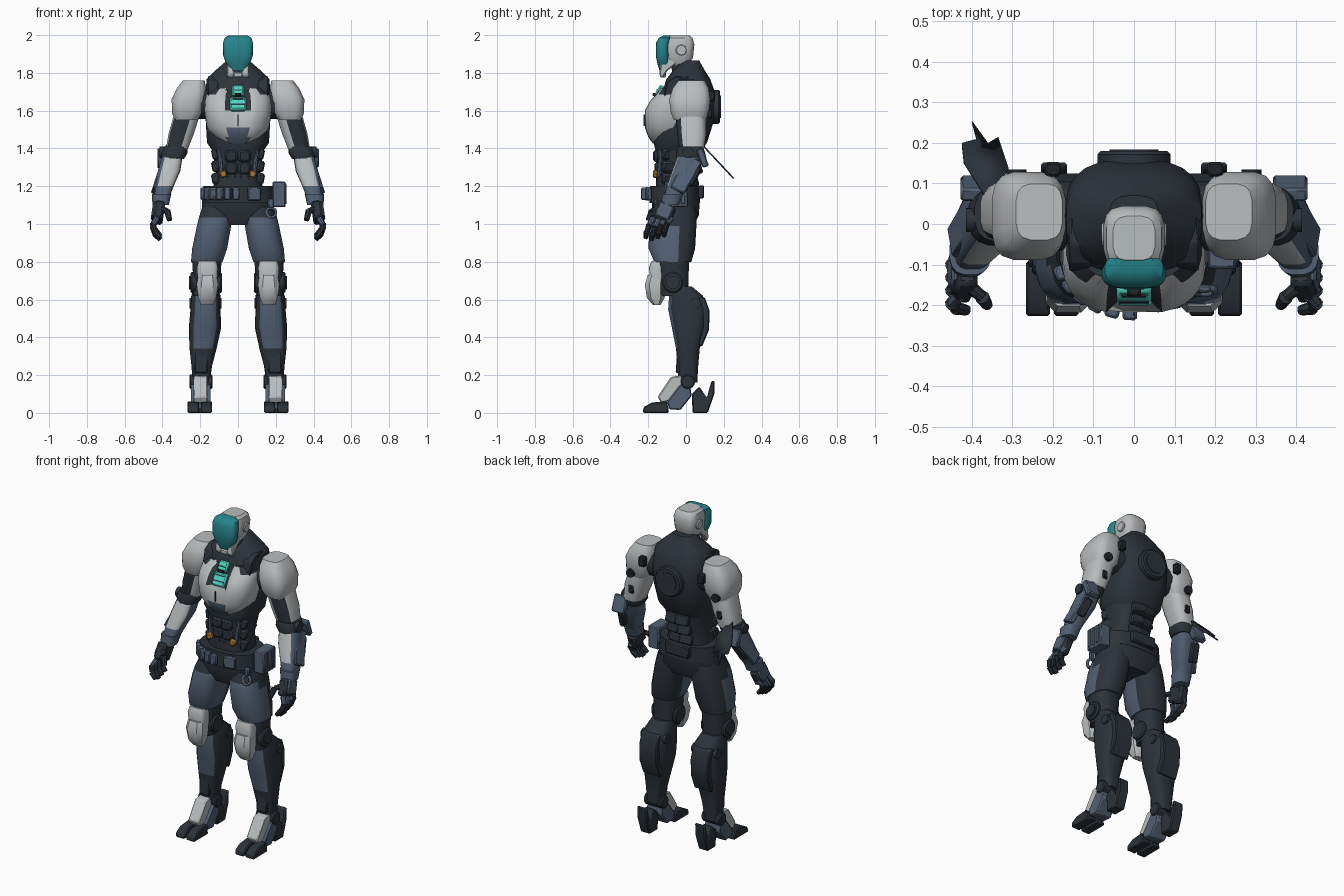
import bpy, bmesh, math
from mathutils import Vector, Matrix, Euler

start = bpy.data.objects.get("Cube")
if start:
    bpy.data.objects.remove(start, do_unlink=True)


def material(name, red, green, blue):
    mat = bpy.data.materials.new(name)
    mat.use_nodes = True
    mat.diffuse_color = (red, green, blue, 1)
    shader = next(n for n in mat.node_tree.nodes if n.type == 'BSDF_PRINCIPLED')
    shader.inputs["Base Color"].default_value = (red, green, blue, 1)
    shader.inputs["Roughness"].default_value = .6
    return mat


white = material("pale_armour", .49, .51, .52)
dark = material("dark_suit", .026, .033, .042)
black = material("black_joint", .014, .018, .023)
slate = material("slate_blue", .085, .12, .175)
teal = material("visor_teal", .018, .23, .26)
aqua = material("glow_aqua", .08, .66, .54)
gold = material("gold_clip", .42, .2, .04)


def finish(name, bm, colours, rule=None, mirror=False, bevel=0, solid=0):
    bmesh.ops.recalc_face_normals(bm, faces=bm.faces)
    bm.normal_update()
    if rule:
        for face in bm.faces:
            face.material_index = int(rule(face.calc_center_median(), face.normal))
    mesh = bpy.data.meshes.new(name)
    bm.to_mesh(mesh)
    bm.free()
    for colour in colours:
        mesh.materials.append(colour)
    part = bpy.data.objects.new(name, mesh)
    bpy.context.collection.objects.link(part)
    bpy.ops.object.select_all(action='DESELECT')
    part.select_set(True)
    bpy.context.view_layer.objects.active = part
    bpy.ops.object.shade_smooth_by_angle(angle=math.radians(35))
    if solid:
        part.modifiers.new("Thickness", 'SOLIDIFY').thickness = solid
    if bevel:
        mod = part.modifiers.new("Soft edge", 'BEVEL')
        mod.width = bevel
        mod.segments = 1
    if mirror:
        part.modifiers.new("Both sides", 'MIRROR')
    return part


def loft(name, rings, colours, rule=None, mirror=False, sides=16, power=2.6):
    """Skin horizontal rounded sections given as x, y, z, half width, half depth."""
    bm = bmesh.new()
    loops = []
    for x, y, z, rx, ry in rings:
        loop = []
        for i in range(sides):
            a = math.tau * (i + .5) / sides
            c, s = math.cos(a), math.sin(a)
            px = math.copysign(abs(c) ** (2 / power), c)
            py = math.copysign(abs(s) ** (2 / power), s)
            loop.append(bm.verts.new((x + rx * px, y + ry * py, z)))
        loops.append(loop)
    for low, high in zip(loops, loops[1:]):
        for i in range(sides):
            j = (i + 1) % sides
            bm.faces.new((low[i], low[j], high[j], high[i]))
    bm.faces.new(loops[0][::-1])
    bm.faces.new(loops[-1])
    return finish(name, bm, colours, rule, mirror)


def prism(name, x0, x1, profile, colour, bevel=.006):
    """Extrude a side profile of y, z points across x, on both sides."""
    bm = bmesh.new()
    face = bm.faces.new([bm.verts.new((x0, y, z)) for y, z in profile])
    made = bmesh.ops.extrude_face_region(bm, geom=[face])["geom"]
    moved = [v for v in made if isinstance(v, bmesh.types.BMVert)]
    bmesh.ops.translate(bm, verts=moved, vec=(x1 - x0, 0, 0))
    return finish(name, bm, [colour], mirror=True, bevel=bevel)


def box(name, at, size, colour, turn=(0, 0, 0), mirror=False, bevel=.006):
    bm = bmesh.new()
    place = Matrix.LocRotScale(Vector(at), Euler([math.radians(t) for t in turn]), Vector(size))
    bmesh.ops.create_cube(bm, size=1, matrix=place)
    return finish(name, bm, [colour], mirror=mirror, bevel=bevel)


def rod(name, a, b, r, colour, tip=None, mirror=False, sides=16, bevel=0):
    a, b = Vector(a), Vector(b)
    bm = bmesh.new()
    place = Matrix.Translation((a + b) / 2) @ (b - a).to_track_quat('Z', 'Y').to_matrix().to_4x4()
    bmesh.ops.create_cone(bm, cap_ends=True, segments=sides, radius1=r,
                          radius2=r if tip is None else tip, depth=(b - a).length, matrix=place)
    return finish(name, bm, [colour], mirror=mirror, bevel=bevel)


# Head
loft("helmet", [(0, -.04, 1.84, .052, .05), (0, -.035, 1.88, .07, .073), (0, -.033, 1.95, .076, .078),
                (0, -.035, 1.985, .068, .07), (0, -.035, 1.999, .052, .055)], [white], power=3.5)
loft("visor", [(0, -.12, 1.81, .03, .02), (0, -.12, 1.85, .064, .032), (0, -.124, 1.89, .078, .036),
               (0, -.122, 1.96, .079, .036), (0, -.11, 1.985, .072, .034), (0, -.1, 1.998, .05, .02)],
     [teal], sides=24, power=3)
prism("jaw_guard", .022, .058, [(-.135, 1.85), (-.142, 1.79), (-.125, 1.77), (-.1, 1.81),
                               (-.05, 1.85), (-.05, 1.89), (-.1, 1.9)], white)
box("chin", (0, -.122, 1.79), (.05, .03, .03), white)
rod("ear_disc", (.06, -.025, 1.92), (.08, -.025, 1.92), .03, white, mirror=True, bevel=.005)
loft("neck", [(0, .02, 1.7, .1, .09), (0, -.01, 1.8, .066, .065), (0, -.03, 1.87, .05, .05)], [dark])

# Torso
loft("vest", [(0, -.04, 1.38, .13, .12), (0, -.03, 1.43, .165, .142), (0, -.005, 1.55, .172, .155),
              (0, .015, 1.68, .172, .145), (0, .012, 1.765, .168, .118), (0, .015, 1.805, .13, .09),
              (0, .025, 1.865, .06, .045)], [dark], sides=24, power=2.8)
chest = loft("chest_plate", [(0, -.08, 1.425, .08, .095), (0, -.085, 1.46, .125, .115),
                             (0, -.08, 1.51, .165, .138), (0, -.08, 1.6, .178, .142),
                             (0, -.07, 1.65, .176, .125), (0, -.06, 1.685, .168, .104),
                             (0, -.05, 1.72, .135, .09)],
             [white, slate, dark],
             lambda c, n: 1 if abs(c.x) < .06 and c.z < 1.51 else
             2 if c.z > 1.6 and (abs(c.x) < .05 or c.z > 1.67 and abs(c.x) > .1) else 0,
             sides=32)
# Sunken throat channel with stacked lights
for vert in chest.data.vertices:
    if abs(vert.co.x) < .055 and vert.co.z > 1.59 and vert.co.y < 0:
        vert.co.y += .04
box("throat_light", (0, -.173, 1.635), (.086, .03, .08), aqua, (-29, 0, 0), bevel=.008)
box("throat_light", (0, -.138, 1.705), (.064, .03, .06), aqua, (-29, 0, 0), bevel=.008)
for y, z, half in ((-.191, 1.632, .036), (-.176, 1.662, .03), (-.152, 1.708, .022)):
    box("throat_slot", (0, y, z), (2 * half, .008, .007), dark, (-29, 0, 0), bevel=0)
box("throat_clasp", (0, -.165, 1.683), (.034, .025, .016), black, (-29, 0, 0), bevel=.003)
box("chest_seam", (0, -.222, 1.55), (.005, .008, .06), dark, bevel=0)
prism("collar_strap", .105, .16, [(-.12, 1.67), (-.1, 1.755), (-.05, 1.785), (.02, 1.78), (-.06, 1.66)], dark)
rod("back_hub", (0, .12, 1.62), (0, .18, 1.62), .09, dark, sides=28, bevel=.008)
rod("back_hub_core", (0, .17, 1.62), (0, .184, 1.62), .06, dark, sides=28)

# Waist
loft("abdomen", [(0, -.055, 1.16, .14, .11), (0, -.05, 1.27, .118, .105), (0, -.04, 1.4, .14, .125)], [dark])
for i in range(3):
    z = 1.23 + .065 * i
    box("belly_plate", (.034, -.14 - .008 * i, z), (.068, .03, .066), dark, (0, 0, 8), True, .012)
    box("flank_plate", (.105, -.075, z + .01), (.04, .11, .06), dark, (0, 12, 20), True, .01)
    box("spine_plate", (.035, .04 + .02 * i, z), (.08, .04, .06), dark, (15, 0, -8), True)
rod("waist_strut", (.085, -.145, 1.25), (.1, -.125, 1.42), .012, slate, mirror=True, sides=8)
box("waist_clip", (.078, -.162, 1.265), (.035, .025, .035), gold, (0, 20, 0), True)
loft("belt", [(0, -.06, 1.11, .192, .135), (0, -.06, 1.2, .185, .132)], [dark], sides=24)
for i in range(6):
    a = math.radians(202 + 13 * i)
    box("belt_pouch", (.192 * math.cos(a), -.06 + .16 * math.sin(a), 1.16), (.036, .035, .065),
        slate, (0, 0, math.degrees(a) + 90))
box("buckle", (.085, -.2, 1.16), (.07, .025, .07), slate, (0, 0, 12))
box("back_pack", (0, .075, 1.17), (.16, .04, .07), dark)
box("hip_case", (.217, -.05, 1.157), (.07, .12, .135), slate)
for i in range(3):
    box("hip_case_rib", (.252, -.085 + .035 * i, 1.16), (.01, .022, .11), slate, bevel=.003)
bm = bmesh.new()
bmesh.ops.create_cone(bm, segments=16, radius1=.032, radius2=.032, depth=.014,
                      matrix=Matrix.Translation((.175, -.165, 1.06)) @ Matrix.Rotation(1.3, 4, 'X'))
finish("hip_ring", bm, [slate], solid=.012)
box("ring_strap", (.175, -.16, 1.11), (.03, .02, .05), slate)

# Legs
loft("pelvis", [(0, -.055, .995, .12, .1), (0, -.055, 1.05, .195, .125), (0, -.055, 1.14, .19, .128)],
     [dark], sides=24)
loft("trouser_leg", [(.165, -.07, .8, .085, .1), (.15, -.075, .87, .094, .125), (.127, -.07, .99, .092, .127),
                     (.118, -.065, 1.035, .09, .122), (.105, -.055, 1.09, .085, .11)], [dark, slate],
     lambda c, n: c.y < -.07 and c.z < 1.035, True)
loft("lower_thigh", [(.17, -.06, .62, .07, .075), (.165, -.065, .74, .075, .08), (.165, -.065, .82, .08, .085)],
     [dark], mirror=True)
rod("knee_joint", (.085, -.07, .69), (.252, -.07, .69), .056, dark, mirror=True, bevel=.008)
rod("knee_cap", (.25, -.07, .69), (.26, -.07, .69), .036, dark, mirror=True)
loft("upper_knee_guard", [(.162, -.145, .71, .053, .045), (.162, -.15, .77, .056, .047), (.162, -.15, .805, .048, .032)],
     [white], mirror=True, power=4)
loft("lower_knee_guard", [(.164, -.155, .57, .035, .02), (.163, -.16, .61, .05, .05),
                          (.162, -.165, .68, .06, .056), (.162, -.155, .73, .05, .05)],
     [white], mirror=True, sides=8, power=3)
loft("shin", [(.195, .01, .16, .045, .05), (.192, .01, .25, .055, .055), (.185, .01, .34, .072, .063),
              (.175, .015, .45, .086, .09), (.172, .01, .55, .08, .105), (.17, 0, .62, .078, .09),
              (.17, -.03, .67, .06, .06)], [dark, slate],
     lambda c, n: n.y < -.7 and .35 < c.z < .63 and abs(c.x - .168) < .06, True, 24, 2.8)
prism("calf_armour", .115, .235, [(.04, .63), (.1, .61), (.125, .54), (.122, .44), (.085, .35), (.04, .38)], dark)
box("ankle_cover", (.195, -.035, .28), (.07, .03, .14), dark, (-4, 0, 0), True)
for x in (.1, .245):
    rod("calf_bolt", (x - .012, .05, .58), (x + .012, .05, .58), .028, dark, mirror=True)

# Feet
rod("ankle_joint", (.135, .01, .165), (.258, .01, .165), .038, dark, mirror=True, bevel=.006)
prism("instep", .162, .236, [(-.02, .2), (-.08, .19), (-.15, .085), (-.13, .05), (-.07, .07), (-.02, .13)], white)
prism("mid_foot", .145, .25, [(-.09, .02), (-.1, .06), (-.03, .15), (.02, .16), (.03, .09), (-.03, .015)], slate)
for x in (.137, .207):
    prism("toe", x, x + .06, [(-.228, 0), (-.225, .03), (-.18, .055), (-.1, .062), (-.09, 0)], dark)
prism("heel", .165, .23, [(.03, .1), (.035, 0), (.115, 0), (.15, .1), (.152, .17), (.135, .17),
                         (.11, .08), (.07, .14)], dark)

# Arms
loft("shoulder_guard", [(.275, .02, 1.55, .06, .085), (.268, .02, 1.59, .083, .102), (.262, .02, 1.66, .09, .11),
                        (.246, .025, 1.72, .078, .096), (.234, .03, 1.76, .058, .07)],
     [white], mirror=True, power=3.4)
box("shoulder_lug", (.2, .135, 1.68), (.04, .035, .06), black, mirror=True)
rod("shoulder_bolt", (.29, .115, 1.58), (.29, .135, 1.58), .025, black, mirror=True)
rod("arm_socket", (.13, .02, 1.64), (.24, .02, 1.64), .085, dark, mirror=True)
loft("upper_arm", [(.325, .03, 1.39, .058, .065), (.3, .03, 1.48, .068, .078), (.27, .025, 1.58, .07, .08)],
     [white, dark], lambda c, n: n.y < -.3 and c.x + .35 * c.z > .81, True, power=3)
box("triceps_block", (.3, .1, 1.47), (.035, .025, .05), black, mirror=True)
loft("elbow_band", [(.345, .015, 1.345, .06, .064), (.338, .02, 1.375, .072, .074), (.33, .025, 1.41, .064, .068)],
     [dark], mirror=True)
rod("elbow_disc", (.39, .01, 1.38), (.415, .01, 1.38), .03, dark, mirror=True)
loft("forearm", [(.405, -.075, 1.13, .038, .045), (.39, -.045, 1.2, .05, .056), (.365, -.01, 1.28, .06, .064),
                 (.345, .02, 1.37, .055, .06)], [slate, white],
     lambda c, n: n.y < -.3 and n.x < .65 and c.z > 1.2, True, power=3.2)
box("elbow_guard", (.385, .088, 1.35), (.085, .035, .1), slate, (20, 0, 0), True)
box("forearm_shell", (.415, 0, 1.26), (.03, .085, .2), slate, (-28, -18, 0), True)
box("forearm_clip", (.4, .045, 1.25), (.05, .03, .11), dark, (-28, -14, 0), True)
loft("wrist_cuff", [(.41, -.085, 1.1, .044, .048), (.404, -.07, 1.16, .052, .056)], [slate], mirror=True)

# Hands
box("palm", (.42, -.12, 1.06), (.055, .11, .1), dark, (-24, -8, 0), True, .012)
box("hand_guard", (.447, -.115, 1.07), (.018, .08, .08), slate, (-24, -8, 0), True)
for i in range(4):
    y, drop = -.185 + .032 * i, .01 * abs(i - 1)
    joints = [(.43, y + .01, 1.03), (.45, y - .01, .985 + drop), (.442, y - .022, .95 + drop),
              (.412, y - .028, .918 + drop)]
    for k, (a, b) in enumerate(zip(joints, joints[1:])):
        rod("finger", a, b, .017, dark if k else slate, .013, True, 8)
for a, b in [((.41, -.15, 1.08), (.375, -.18, 1.07)), ((.375, -.18, 1.07), (.362, -.2, 1.02))]:
    rod("thumb", a, b, .018, dark, .014, True, 8)

# Torn cloth tail tied at the right elbow
bm = bmesh.new()
outline = [(-.36, .06), (-.31, .14), (-.335, .215), (-.36, .2), (-.4, .255), (-.388, .21), (-.425, .2), (-.42, .155)]
bm.faces.new([bm.verts.new((x, y, 1.41 - 1.07 * (y - .1))) for x, y in outline])
finish("cloth_tail", bm, [dark], solid=.008)
